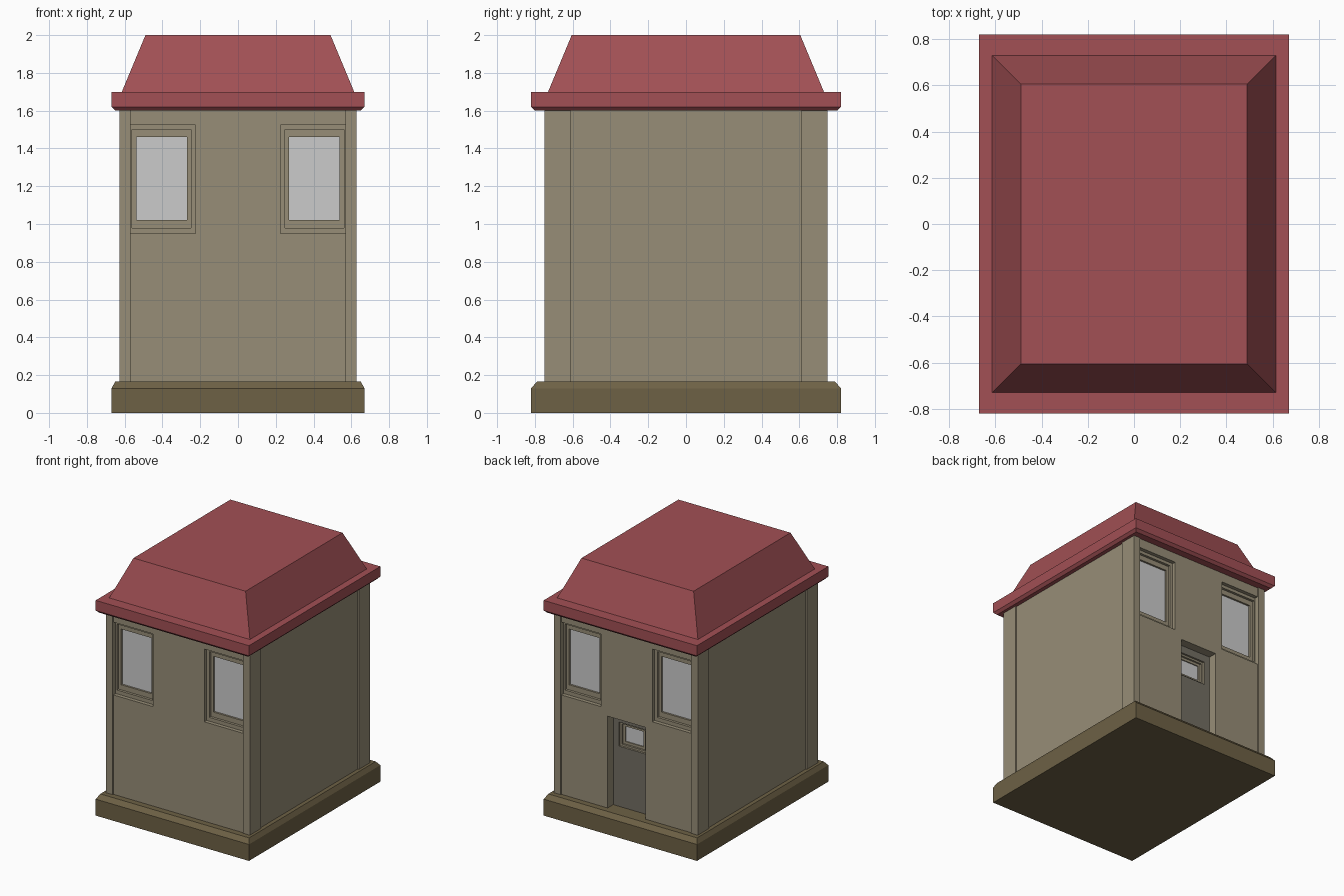
import bpy, bmesh

if "Cube" in bpy.data.objects:
    bpy.data.objects.remove(bpy.data.objects["Cube"])


def material(name, rgb):
    m = bpy.data.materials.new(name)
    m.diffuse_color = (*rgb, 1)
    m.use_nodes = True
    m.node_tree.nodes["Principled BSDF"].inputs["Base Color"].default_value = m.diffuse_color
    return m


WALL = material("wall_plaster", (0.31, 0.27, 0.185))
ROOF = material("roof_red", (0.36, 0.08, 0.09))
BASE = material("base_brown", (0.155, 0.12, 0.06))
DOOR = material("door_brown", (0.17, 0.155, 0.125))


def loft(name, rings, mat):
    """Stack of centred rectangles (half x, half y, z) joined into a solid."""
    bm = bmesh.new()
    loops = [[bm.verts.new((sx * x, sy * y, z))
              for sx, sy in ((-1, -1), (1, -1), (1, 1), (-1, 1))]
             for x, y, z in rings]
    bm.faces.new(loops[0][::-1])
    bm.faces.new(loops[-1])
    for a, b in zip(loops, loops[1:]):
        for i in range(4):
            j = (i + 1) % 4
            bm.faces.new((a[i], a[j], b[j], b[i]))
    me = bpy.data.meshes.new(name)
    bm.to_mesh(me)
    bm.free()
    ob = bpy.data.objects.new(name, me)
    bpy.context.collection.objects.link(ob)
    if mat:
        me.materials.append(mat)
    return ob


def box(name, x, y, z, mat=None):
    """Box from (min, max) ranges, in any order."""
    (x0, x1), (y0, y1), (z0, z1) = sorted(x), sorted(y), sorted(z)
    ob = loft(name, [((x1 - x0) / 2, (y1 - y0) / 2, z0),
                     ((x1 - x0) / 2, (y1 - y0) / 2, z1)], mat)
    for v in ob.data.vertices:
        v.co.x += (x0 + x1) / 2
        v.co.y += (y0 + y1) / 2
    return ob


def cut(target, x, y, z):
    cutter = box("cutter", x, y, z, WALL)
    cutter.hide_render = True
    mod = target.modifiers.new("cut", 'BOOLEAN')
    mod.operation, mod.solver = 'DIFFERENCE', 'EXACT'
    mod.material_mode = 'TRANSFER'
    mod.object = cutter
    bpy.context.view_layer.objects.active = target
    bpy.ops.object.modifier_apply(modifier=mod.name)
    bpy.data.objects.remove(cutter)


# Plinth and roof
loft("base", [(0.67, 0.82, 0), (0.67, 0.82, 0.13), (0.65, 0.79, 0.165)], BASE)
loft("eaves", [(0.65, 0.80, 1.60), (0.67, 0.82, 1.62), (0.67, 0.82, 1.70)], ROOF)
loft("roof", [(0.615, 0.73, 1.69), (0.615, 0.73, 1.70), (0.49, 0.605, 2.0)], ROOF)

# Wall block and corner pilasters
WY = 0.742
walls = loft("walls", [(0.618, WY, 0.14), (0.618, WY, 1.61)], WALL)
for sx in (-1, 1):
    for sy in (-1, 1):
        box("corner_pilaster", (sx * 0.57, sx * 0.628), (sy * 0.612, sy * 0.75),
            (0.15, 1.605), WALL)

# Stepped windows, two on the front and two on the back
STEPS = [((0.225, 0.57), (0.95, 1.525), 0.03),
         ((0.25, 0.56), (0.98, 1.50), 0.05),
         ((0.27, 0.537), (1.02, 1.46), 0.075)]
for sy in (-1, 1):
    for sx in (-1, 1):
        for xr, zr, depth in STEPS:
            cut(walls, [sx * v for v in xr], (sy * (WY - depth), sy * 0.9), zr)
        box("window_glass", [sx * v for v in STEPS[-1][0]],
            (sy * (WY - 0.08), sy * (WY - 0.065)), STEPS[-1][1])

# Back door: recessed opening, door leaf with a small stepped window
cut(walls, (-0.165, 0.165), (WY - 0.12, 0.9), (0.165, 0.89))
door = box("door", (-0.165, 0.165), (WY - 0.12, WY - 0.07), (0.165, 0.89), DOOR)
for hx, zr, depth in ((0.115, (0.64, 0.83), 0.085),
                      (0.10, (0.655, 0.815), 0.10),
                      (0.08, (0.675, 0.795), 0.115)):
    cut(door, (-hx, hx), (WY - depth, 0.9), zr)
box("door_glass", (-0.08, 0.08), (WY - 0.117, WY - 0.108), (0.675, 0.795))
